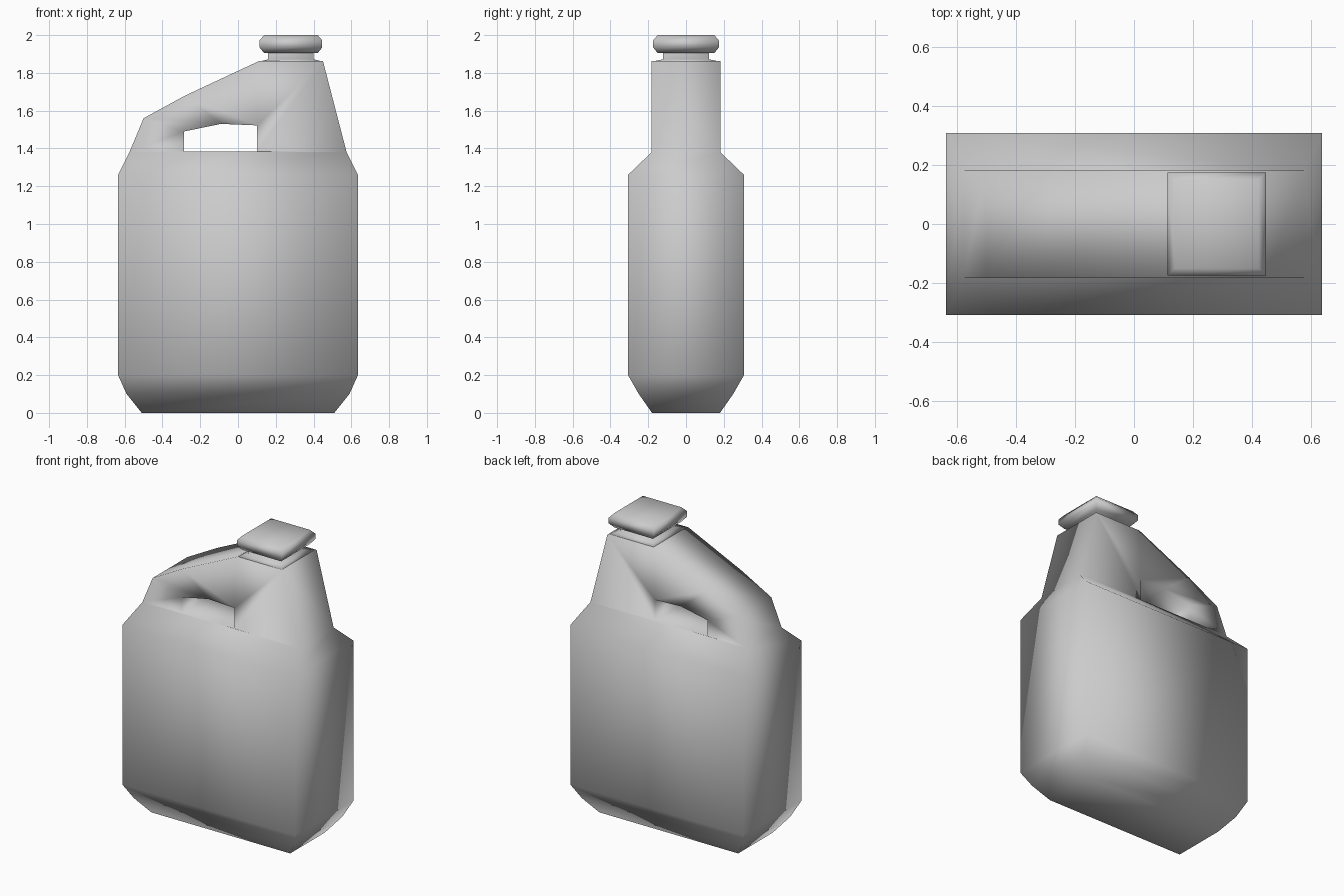
import bpy
import bmesh

cube = bpy.data.objects.get("Cube")
if cube:
    bpy.data.objects.remove(cube, do_unlink=True)

# One plain grey plastic
grey = bpy.data.materials.new("grey_plastic")
grey.use_nodes = True
colour = (0.6, 0.6, 0.6, 1)
grey.diffuse_color = colour
grey.node_tree.nodes["Principled BSDF"].inputs["Base Color"].default_value = colour


def rect(bm, cx, hx, hy, z):
    """Rectangular ring, counter-clockwise from the front right corner."""
    return [bm.verts.new((cx + sx * hx, sy * hy, z))
            for sx, sy in ((-1, -1), (1, -1), (1, 1), (-1, 1))]


def loft(bm, rings):
    for low, high in zip(rings, rings[1:]):
        for i in range(4):
            j = (i + 1) % 4
            bm.faces.new((low[i], low[j], high[j], high[i]))


def finish(bm, name):
    bmesh.ops.recalc_face_normals(bm, faces=bm.faces)
    mesh = bpy.data.meshes.new(name)
    bm.to_mesh(mesh)
    bm.free()
    mesh.materials.append(grey)
    mesh.shade_smooth()
    obj = bpy.data.objects.new(name, mesh)
    bpy.context.collection.objects.link(obj)
    return obj


def lofted_part(name, cx, sections):
    bm = bmesh.new()
    rings = [rect(bm, cx, *s) for s in sections]
    loft(bm, rings)
    bm.faces.new(rings[0])
    bm.faces.new(rings[-1])
    return finish(bm, name)


# Jug body: tapered base and straight tank
bm = bmesh.new()
rings = [rect(bm, 0, *s) for s in (
    (0.51, 0.18, 0), (0.59, 0.25, 0.1), (0.635, 0.307, 0.2), (0.635, 0.307, 1.26))]
loft(bm, rings)
bm.faces.new(rings[0])

# Upper outline (a-f) and handle opening (p-t), in x and z
profile = {
    "a": (-0.575, 1.38), "b": (-0.5, 1.56), "c": (-0.28, 1.68),
    "d": (0.11, 1.862), "e": (0.45, 1.862), "f": (0.575, 1.38),
    "p": (-0.285, 1.385), "q": (-0.285, 1.49), "r": (-0.09, 1.53),
    "s": (0.1, 1.522), "t": (0.1, 1.385),
}
front, back = ({k: bm.verts.new((x, y, z)) for k, (x, z) in profile.items()}
               for y in (-0.182, 0.182))

# Front and back walls around the opening
for side in (front, back):
    for face in ("abqp", "bcrq", "cdsr", "des", "ets", "eft"):
        bm.faces.new([side[k] for k in face])

# Outer rim, shoulder and the inside of the opening
for path in ("abcdef", "pqrstp"):
    for k, m in zip(path, path[1:]):
        bm.faces.new((front[k], front[m], back[m], back[k]))

# Sloping shoulder between tank and upper part
top = rings[-1]
for left, right, side in ((top[0], top[1], front), (top[3], top[2], back)):
    bm.faces.new((left, right, side["f"]))
    bm.faces.new((left, side["f"], side["t"], side["p"], side["a"]))
bm.faces.new((top[0], top[3], back["a"], front["a"]))
bm.faces.new((top[1], top[2], back["f"], front["f"]))
finish(bm, "jug_body")

# Square spout with a shallow flared foot
lofted_part("spout", 0.28, (
    (0.168, 0.178, 1.86), (0.12, 0.122, 1.872), (0.12, 0.122, 1.92)))

# Rounded square cap
lofted_part("cap", 0.28, (
    (0.142, 0.15, 1.905), (0.166, 0.174, 1.935),
    (0.166, 0.174, 1.972), (0.142, 0.15, 2.0)))
